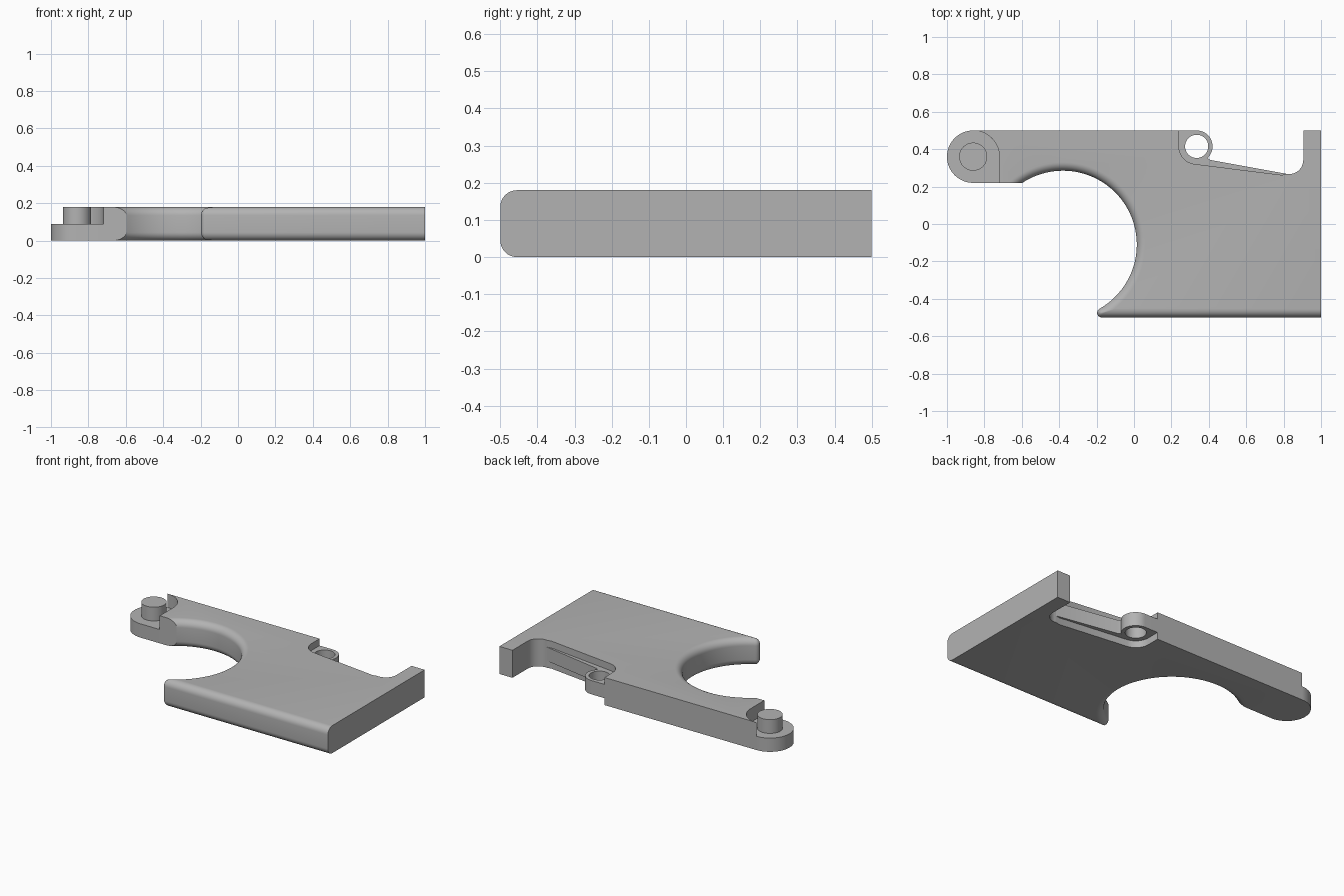
import bpy, bmesh
from math import sin, cos, pi, radians, sqrt, atan2

if "Cube" in bpy.data.objects:
    bpy.data.objects.remove(bpy.data.objects["Cube"])

HEIGHT, FILLET = 0.18, 0.045
STEP_Z = 0.09
LEDGE_LOW, LEDGE_HIGH = 0.045, 0.135
PIVOT, PIVOT_R = (-0.86, 0.36), 0.14
EYE, EYE_R = (0.335, 0.415), 0.085
BITE, BITE_R = (-0.38, -0.11), 0.395
TIP_R = 0.025

grey = bpy.data.materials.new("plain grey")
grey.use_nodes = True
grey.diffuse_color = (0.45, 0.45, 0.45, 1)
grey.node_tree.nodes["Principled BSDF"].inputs["Base Color"].default_value = (0.45, 0.45, 0.45, 1)


def arc(center, r, start, end, n=24):
    """Points along an arc, angles in degrees."""
    angles = [radians(start + (end - start) * i / n) for i in range(n + 1)]
    return [(center[0] + r * cos(a), center[1] + r * sin(a)) for a in angles]


def finish(obj):
    obj.data.materials.clear()
    obj.data.materials.append(grey)
    bpy.ops.object.select_all(action='DESELECT')
    obj.select_set(True)
    bpy.context.view_layer.objects.active = obj
    bpy.ops.object.shade_smooth_by_angle(angle=radians(30))


def plate(name, loops, z0, z1):
    """Flat plate from closed outlines; later loops are holes."""
    curve = bpy.data.curves.new(name, 'CURVE')
    curve.dimensions, curve.fill_mode = '2D', 'BOTH'
    curve.extrude = (z1 - z0) / 2
    for loop in loops:
        spline = curve.splines.new('POLY')
        spline.points.add(len(loop) - 1)
        for point, (x, y) in zip(spline.points, loop):
            point.co = (x, y, 0, 1)
        spline.use_cyclic_u = True
    obj = bpy.data.objects.new(name, curve)
    obj.location.z = (z0 + z1) / 2
    bpy.context.collection.objects.link(obj)
    bpy.ops.object.select_all(action='DESELECT')
    obj.select_set(True)
    bpy.context.view_layer.objects.active = obj
    bpy.ops.object.convert(target='MESH')
    finish(bpy.context.view_layer.objects.active)


def body_outline(t):
    """Body plan with the front edge and round bite pulled in by t."""
    pts = [(1, -0.5 + t), (1, 0.5), (0.905, 0.5)]
    # rounded inner corner of the end post
    pts += arc((0.83, 0.342), 0.075, 0, -100, 16)
    # clearance around the eye
    pts += [(0.79, 0.262)] + arc(EYE, EYE_R + 0.01, 260, 180, 16) + [(0.24, 0.5)]
    # clearance around the pivot
    pts += arc(PIVOT, PIVOT_R, 90, 0) + [(-0.72, 0.22)]
    # round bite
    r = BITE_R + t
    rise = 0.22 - BITE[1]
    start = atan2(rise, -sqrt(r * r - rise * rise))
    tip = max(TIP_R - t, 0.002)
    drop = -0.5 + t + tip - BITE[1]
    run = sqrt((r + tip) ** 2 - drop * drop)
    end = atan2(drop, run)
    pts += arc(BITE, r, start * 180 / pi, end * 180 / pi, 56)
    # small rounded tip where bite and front edge meet
    pts += arc((BITE[0] + run, BITE[1] + drop), tip, end * 180 / pi + 180, 270, 10)
    return pts


# Body: stacked outlines give the rounded front and bite edges
steps = 8
quarter = [i * pi / 2 / steps for i in range(steps + 1)]
layers = [(FILLET * (1 - sin(a)), FILLET * (1 - cos(a))) for a in quarter]
layers += [(t, HEIGHT - z) for t, z in reversed(layers)]
bm = bmesh.new()
rings = [[bm.verts.new((x, y, z)) for x, y in body_outline(t)] for t, z in layers]
for low, high in zip(rings, rings[1:]):
    for i in range(len(low)):
        j = (i + 1) % len(low)
        bm.faces.new((low[i], low[j], high[j], high[i]))
bm.faces.new(rings[0][::-1])
bm.faces.new(rings[-1])
bmesh.ops.recalc_face_normals(bm, faces=bm.faces)
mesh = bpy.data.meshes.new("body")
bm.to_mesh(mesh)
bm.free()
body = bpy.data.objects.new("body", mesh)
bpy.context.collection.objects.link(body)
finish(body)

# Half-height pivot lug and its pin
lug = arc(PIVOT, PIVOT_R, 270, 0, 64) + [(-0.72, 0.22)]
plate("pivot_lug", [lug], 0, STEP_Z)
plate("pivot_pin", [arc(PIVOT, 0.075, 0, 352.5, 47)], STEP_Z - 0.01, HEIGHT)

# Thin ledge carrying the eye with its through hole
ledge = [(0.24, 0.5)] + arc(EYE, EYE_R, 90, -48, 32)
ledge += [(0.41, 0.342), (0.817, 0.268), (0.8, 0.22), (0.24, 0.28)]
plate("eye_ledge", [ledge, arc(EYE, 0.062, 0, 352.5, 47)], LEDGE_LOW, LEDGE_HIGH)
